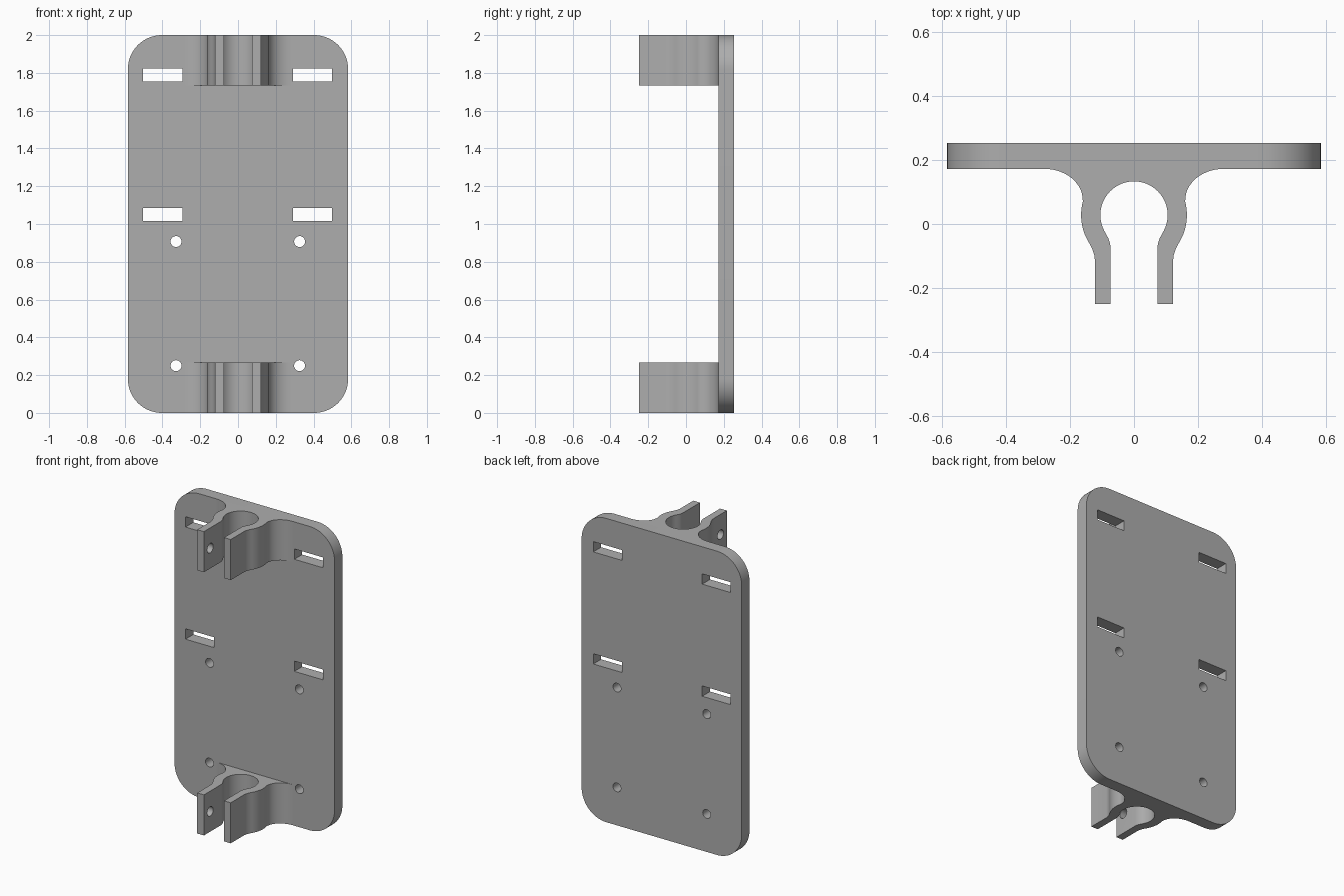
import bpy, bmesh
from math import sin, cos, radians
from mathutils import Matrix, Vector

cube = bpy.data.objects.get("Cube")
if cube:
    bpy.data.objects.remove(cube, do_unlink=True)

grey = bpy.data.materials.new("plain grey")
grey.use_nodes = True
tone = (0.42, 0.42, 0.42, 1)
grey.diffuse_color = tone
grey.node_tree.nodes["Principled BSDF"].inputs["Base Color"].default_value = tone


def arc(cx, cy, rx, ry, start, end, steps):
    angles = [radians(start + (end - start) * i / steps) for i in range(steps + 1)]
    return [(cx + rx * cos(a), cy + ry * sin(a)) for a in angles]


def prism(bm, points, matrix, depth):
    """Extrude a flat outline along its local z, then place it."""
    face = bm.faces.new([bm.verts.new(matrix @ Vector((x, y, 0))) for x, y in points])
    new = bmesh.ops.extrude_face_region(bm, geom=[face])["geom"]
    offset = matrix.to_3x3() @ Vector((0, 0, depth))
    bmesh.ops.translate(bm, vec=offset, verts=[v for v in new if isinstance(v, bmesh.types.BMVert)])


def make_object(name, prisms):
    bm = bmesh.new()
    for points, matrix, depth in prisms:
        prism(bm, points, matrix, depth)
    bmesh.ops.recalc_face_normals(bm, faces=bm.faces)
    mesh = bpy.data.meshes.new(name)
    bm.to_mesh(mesh)
    bm.free()
    obj = bpy.data.objects.new(name, mesh)
    bpy.context.collection.objects.link(obj)
    mesh.materials.append(grey)
    return obj


def cut_and_shade(obj, prisms):
    cutter = make_object("hole_cutter", prisms)
    cutter.hide_render = True
    mod = obj.modifiers.new("holes", "BOOLEAN")
    mod.operation, mod.solver, mod.object = "DIFFERENCE", "EXACT", cutter
    bpy.ops.object.select_all(action="DESELECT")
    obj.select_set(True)
    bpy.context.view_layer.objects.active = obj
    bpy.ops.object.modifier_apply(modifier=mod.name)
    bpy.data.objects.remove(cutter, do_unlink=True)
    bpy.ops.object.shade_smooth_by_angle(angle=radians(25))


def facing_front(y):
    """Outline drawn in x and z, extruded towards the front."""
    return Matrix.Translation((0, y, 0)) @ Matrix.Rotation(radians(90), 4, "X")


# Back plate with rounded corners
half, front, back, r = 0.583, 0.172, 0.253, 0.18
outline = []
for cx, cz, start in ((half - r, 2 - r, 0), (r - half, 2 - r, 90),
                      (r - half, r, 180), (half - r, r, 270)):
    outline += arc(cx, cz, r, r, start, start + 90, 16)
plate = make_object("back_plate", [(outline, facing_front(back), back - front)])

# Strap slots and screw holes
holes = []
for x in (-0.399, 0.394):
    for z in (1.05, 1.788):
        w, h = 0.104, 0.034
        holes.append([(x - w, z - h), (x + w, z - h), (x + w, z + h), (x - w, z + h)])
for x in (-0.328, 0.326):
    for z in (0.25, 0.907):
        holes.append(arc(x, z, 0.029, 0.029, 0, 345, 23))
cut_and_shade(plate, [(h, facing_front(back + 0.1), 0.3) for h in holes])

# Half of the clip profile: bore, inner arm, outer arm, outer ring, flare
bore_y = 0.028
side = arc(0, bore_y, 0.105, 0.105, 90, -33, 24)
side += [(0.08, -0.045), (0.075, -0.059), (0.073, -0.075), (0.073, -0.25)]
side += [(0.122, -0.25), (0.122, -0.113), (0.124, -0.097), (0.129, -0.081)]
side += arc(0, bore_y, 0.165, 0.165, -34, 15, 12)
side += arc(0.28, 0.075, 0.12, 0.097, 180, 90, 14)
mirrored = [(-x, y) for x, y in reversed(side[1:])]
profile = side + mirrored

# Two spring clips, each with a bolt hole through the right arm
clip_height = 0.267
for name, z in (("lower_clip", 0), ("upper_clip", 2 - clip_height)):
    clip = make_object(name, [(profile, Matrix.Translation((0, 0, z)), clip_height)])
    place = Matrix.Translation((-0.2, -0.185, z + clip_height / 2)) @ Matrix.Rotation(radians(90), 4, "Y")
    cut_and_shade(clip, [(arc(0, 0, 0.031, 0.031, 0, 345, 23), place, 0.2)])
